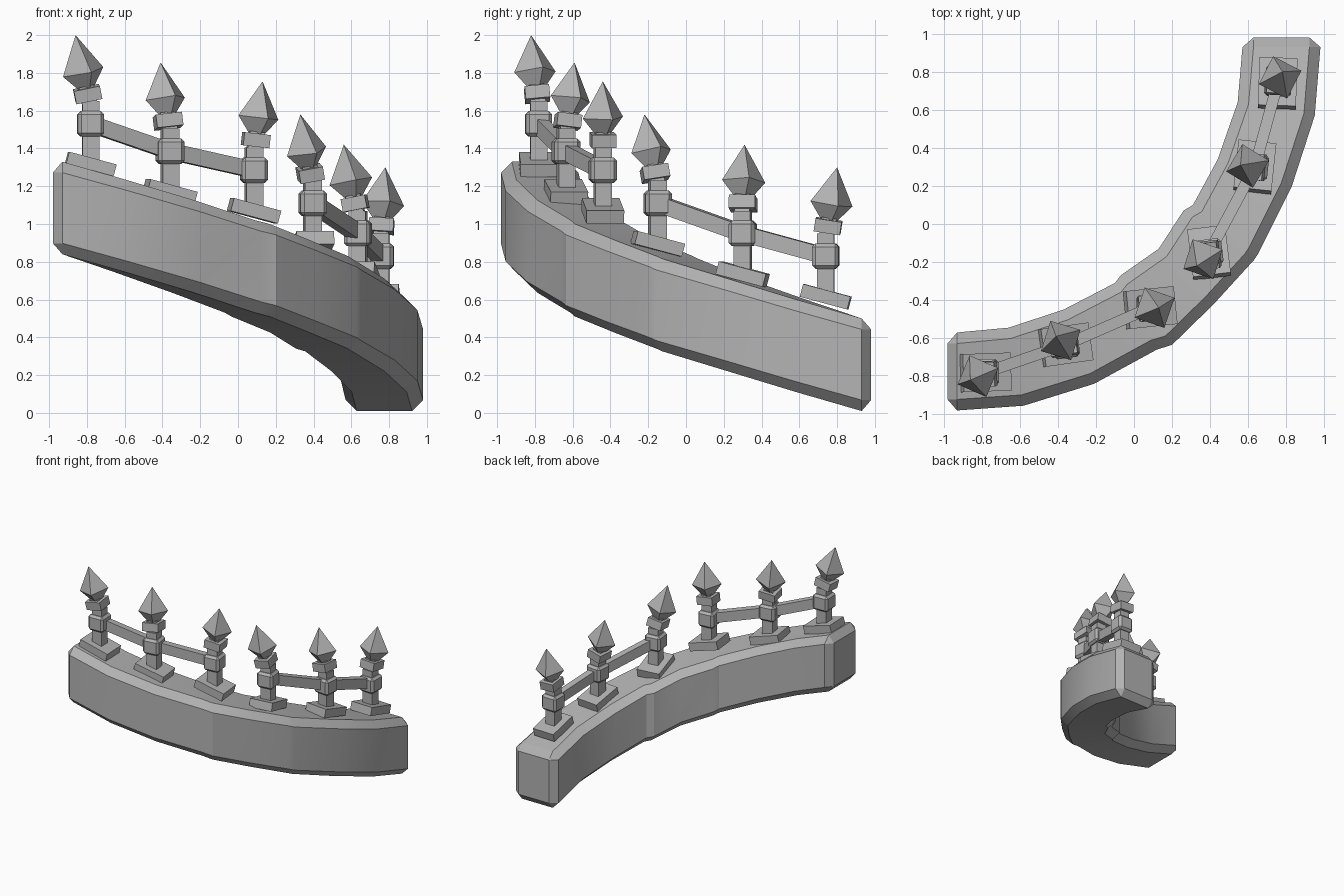
import bpy, bmesh
from math import radians, atan2, hypot
from mathutils import Vector, Matrix

cube = bpy.data.objects.get("Cube")
if cube:
    bpy.data.objects.remove(cube, do_unlink=True)

stone = bpy.data.materials.new("grey_stone")
stone.use_nodes = True
GREY = (0.45, 0.45, 0.45, 1)
stone.diffuse_color = GREY
stone.node_tree.nodes["Principled BSDF"].inputs["Base Color"].default_value = GREY


def finish(bm, name, smooth=False):
    bmesh.ops.remove_doubles(bm, verts=bm.verts, dist=0.0005)
    bmesh.ops.recalc_face_normals(bm, faces=bm.faces)
    mesh = bpy.data.meshes.new(name)
    bm.to_mesh(mesh)
    bm.free()
    obj = bpy.data.objects.new(name, mesh)
    mesh.materials.append(stone)
    bpy.context.collection.objects.link(obj)
    if smooth:
        bpy.ops.object.select_all(action='DESELECT')
        obj.select_set(True)
        bpy.context.view_layer.objects.active = obj
        bpy.ops.object.shade_smooth_by_angle(angle=radians(25))
    return obj


def loft(bm, rings):
    """Skin a list of equal rings and cap both ends."""
    rows = [[bm.verts.new(p) for p in ring] for ring in rings]
    n = len(rows[0])
    for a, b in zip(rows, rows[1:]):
        for i in range(n):
            bm.faces.new((a[i], a[(i + 1) % n], b[(i + 1) % n], b[i]))
    bm.faces.new(rows[0])
    bm.faces.new(rows[-1])


def box(bm, size, matrix, bevel=0.0):
    made = bmesh.ops.create_cube(bm, size=1)["verts"]
    bmesh.ops.scale(bm, verts=made, vec=size)
    if bevel:
        edges = list({e for v in made for e in v.link_edges})
        out = bmesh.ops.bevel(bm, geom=edges, offset=bevel, segments=1, affect='EDGES')
        made = list(set(out["verts"]) | {v for v in made if v.is_valid})
    bmesh.ops.transform(bm, verts=made, matrix=matrix)


# Curved sloping wall: outer and inner plan points at each station
stations = [
    ((-.93, -.98), (-.93, -.57)), ((-.58, -.955), (-.66, -.545)),
    ((-.21, -.84), (-.37, -.45)), ((.12, -.66), (-.10, -.31)),
    ((.20, -.635), (-.07, -.27)), ((.42, -.42), (.13, -.13)),
    ((.63, -.19), (.26, .07)), ((.65, -.16), (.31, .10)),
    ((.83, .20), (.44, .34)), ((.95, .57), (.545, .64)),
    ((.98, .93), (.57, .93))]
CHAMFER, HEIGHT = 0.058, 0.49


def section(outer, inner, top):
    """Chamfered rectangle standing between two plan points."""
    o, i = Vector(outer), Vector(inner)
    d = (i - o).normalized() * CHAMFER
    low, c = top - HEIGHT, CHAMFER
    return [(*o, low + c), (*o, top - c), (*(o + d), top), (*(i - d), top),
            (*i, top - c), (*i, low + c), (*(i - d), low), (*(o + d), low)]


def end_cap(outer, inner, top, push):
    """Smaller plain rectangle closing a chamfered end."""
    o, i = Vector(outer), Vector(inner)
    d = (i - o).normalized() * CHAMFER
    o, i = o + d + Vector(push), i - d + Vector(push)
    hi, lo = top - CHAMFER, top - HEIGHT + CHAMFER
    return [(*o, lo), (*o, hi), (*o, hi), (*i, hi),
            (*i, hi), (*i, lo), (*i, lo), (*o, lo)]


centres = [(Vector(o) + Vector(i)) / 2 for o, i in stations]
runs = [0.0]
for a, b in zip(centres, centres[1:]):
    runs.append(runs[-1] + (b - a).length)
tops = [1.33 - 0.83 * r / runs[-1] for r in runs]
rings = [section(o, i, t) for (o, i), t in zip(stations, tops)]
rings.insert(0, end_cap(*stations[0], tops[0], (-.05, 0)))
rings.append(end_cap(*stations[-1], tops[-1], (0, .05)))
bm = bmesh.new()
loft(bm, rings)
finish(bm, "curved_wall", True)

# Posts: collar centre, tip position in plan, heading in degrees
posts = [
    ((-.78, -.78, 1.53), (-.86, -.82), 2),
    ((-.36, -.635, 1.385), (-.41, -.59), 8),
    ((.085, -.44, 1.285), (.13, -.44), 6),
    ((.395, -.15, 1.11), (.33, -.22), 97),
    ((.635, .30, .95), (.56, .31), 84),
    ((.755, .74, .83), (.78, .80), 88)]


def make_post(number, collar, tip, heading):
    c = Vector(collar)
    yaw = Matrix.Rotation(radians(heading), 4, 'Z')
    pitch = Matrix.Rotation(radians(15), 4, 'Y')
    at = lambda x, y, z: Matrix.Translation(c + Vector((x, y, z)))

    # sloping foot plate
    bm = bmesh.new()
    box(bm, (.26, .20, .07), at(0, 0, -.215) @ yaw @ pitch)
    finish(bm, f"foot_plate_{number}")

    # square shaft and chamfered collar
    bm = bmesh.new()
    box(bm, (.09, .09, .36), at(0, 0, -.06) @ yaw)
    finish(bm, f"shaft_{number}")
    bm = bmesh.new()
    box(bm, (.14, .14, .135), at(0, 0, 0) @ yaw, .018)
    finish(bm, f"collar_{number}")

    # leaning neck, ring and four-sided spearhead
    lean_axis = Vector((tip[0], tip[1], c.z + .47)) - (c + Vector((0, 0, .08)))
    lean = Vector((0, 0, 1)).rotation_difference(lean_axis).to_matrix().to_4x4()
    frame = at(0, 0, .08) @ lean @ yaw
    bm = bmesh.new()
    box(bm, (.08, .08, .15), frame @ Matrix.Translation((0, 0, .05)))
    finish(bm, f"neck_{number}")
    bm = bmesh.new()
    box(bm, (.14, .13, .07), frame @ Matrix.Translation((0, 0, .08)))
    finish(bm, f"ring_{number}")
    bm = bmesh.new()
    turn = Matrix.Rotation(radians(20), 4, 'Z')
    length = lean_axis.length
    for low, high, r1, r2 in ((.10, .20, .035, .118), (.20, length, .118, 0)):
        bmesh.ops.create_cone(
            bm, cap_ends=False, segments=4, radius1=r1, radius2=r2, depth=high - low,
            matrix=frame @ turn @ Matrix.Translation((0, 0, (low + high) / 2)))
    bmesh.ops.remove_doubles(bm, verts=bm.verts, dist=.0005)
    bmesh.ops.holes_fill(bm, edges=bm.edges)
    finish(bm, f"spearhead_{number}")


for n, post in enumerate(posts, 1):
    make_post(n, *post)

# Rails join the posts in two runs of three
for a, b in ((0, 1), (1, 2), (3, 4), (4, 5)):
    p, q = Vector(posts[a][0]), Vector(posts[b][0])
    d = q - p
    turn = (Matrix.Rotation(atan2(d.y, d.x), 4, 'Z')
            @ Matrix.Rotation(-atan2(d.z, hypot(d.x, d.y)), 4, 'Y'))
    bm = bmesh.new()
    box(bm, (d.length, .06, .085), Matrix.Translation((p + q) / 2) @ turn)
    finish(bm, f"rail_{a + 1}_to_{b + 1}")
